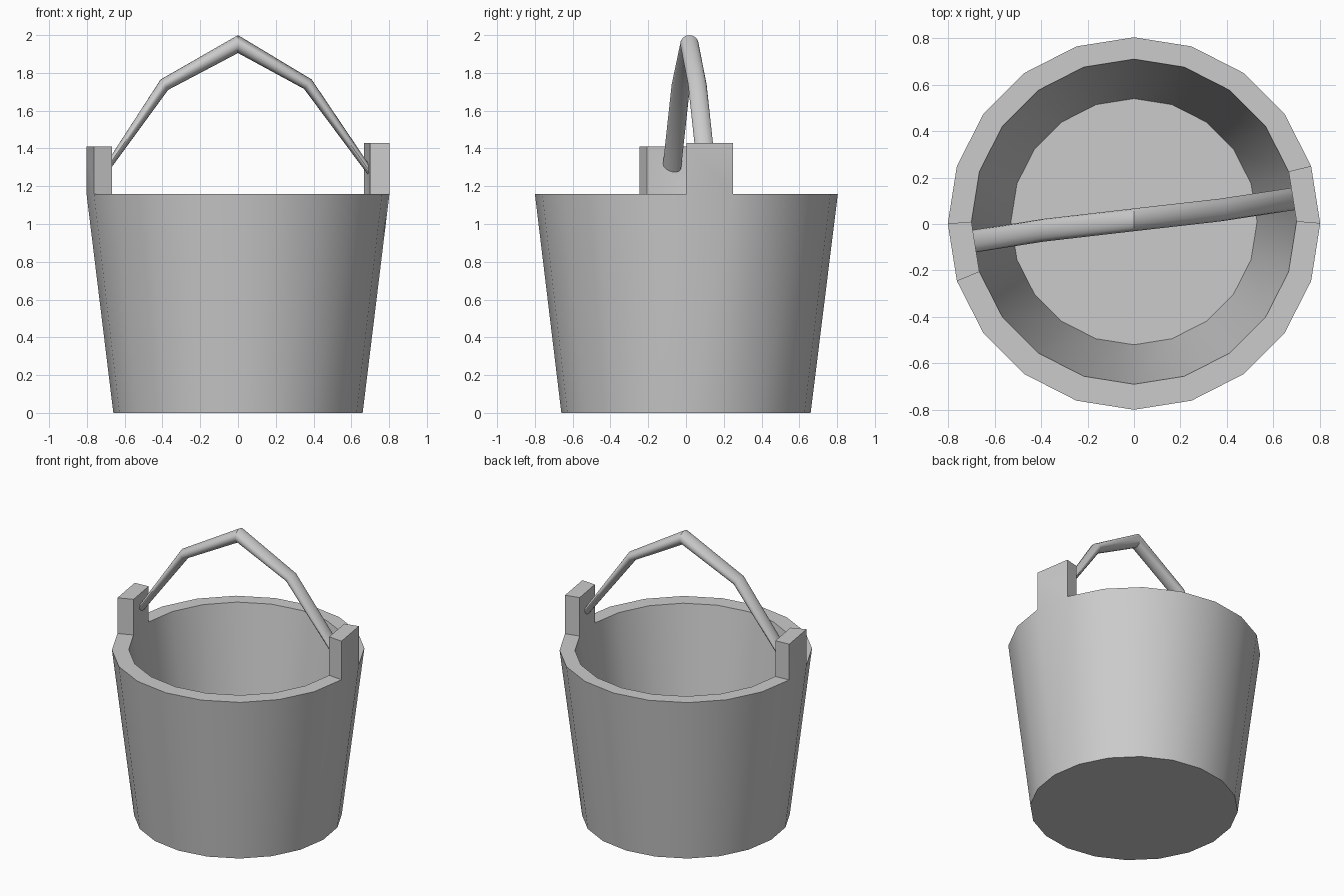
import bpy, bmesh
from math import sin, cos, pi, radians
from mathutils import Vector

if "Cube" in bpy.data.objects:
    bpy.data.objects.remove(bpy.data.objects["Cube"])


def bridge(bm, a, b):
    """Quads between two closed rings; returns the faces in order."""
    n = len(a)
    return [bm.faces.new((a[i], a[(i + 1) % n], b[(i + 1) % n], b[i])) for i in range(n)]


def finish(bm, name):
    bmesh.ops.recalc_face_normals(bm, faces=bm.faces)
    mesh = bpy.data.meshes.new(name)
    bm.to_mesh(mesh)
    bm.free()
    obj = bpy.data.objects.new(name, mesh)
    bpy.context.collection.objects.link(obj)
    bpy.ops.object.select_all(action='DESELECT')
    obj.select_set(True)
    bpy.context.view_layer.objects.active = obj
    bpy.ops.object.shade_smooth_by_angle(angle=radians(32))
    return obj


# Pail: tapered 20-sided wall with a floor; (radius, height, y offset)
SIDES = 20
profile = [(0.66, 0, 0), (0.802, 1.16, 0.002), (0.70, 1.16, 0.01), (0.53, 0.09, 0.01)]
bm = bmesh.new()
rings = [[bm.verts.new((r * cos(2 * pi * i / SIDES), r * sin(2 * pi * i / SIDES) + dy, z))
          for i in range(SIDES)] for r, z, dy in profile]
bands = [bridge(bm, a, b) for a, b in zip(rings, rings[1:])]
bm.faces.new(rings[0])
bm.faces.new(rings[-1])
bmesh.ops.recalc_face_normals(bm, faces=bm.faces)

# Lugs: two opposite rim segments raised straight up
for index, top in ((0, 1.43), (SIDES // 2, 1.41)):
    lug = bmesh.ops.extrude_discrete_faces(bm, faces=[bands[1][index]])['faces'][0]
    for v in lug.verts:
        v.co.z = top
finish(bm, "pail")

# Handle: tube through elliptical sections; (upper x, z, lower x, z, y)
sections = [(-0.695, 1.325, -0.695, 1.265, -0.075),
            (-0.41, 1.765, -0.37, 1.71, -0.027),
            (0.0, 2.0, 0.0, 1.905, 0.018),
            (0.39, 1.765, 0.35, 1.715, 0.06),
            (0.70, 1.305, 0.70, 1.245, 0.11)]
bm = bmesh.new()
rings = []
for x1, z1, x2, z2, y in sections:
    upper, lower = Vector((x1, y, z1)), Vector((x2, y, z2))
    mid, half = (upper + lower) / 2, (upper - lower) / 2
    rings.append([bm.verts.new(mid + half * cos(2 * pi * k / 16)
                               + Vector((0, 0.049 * sin(2 * pi * k / 16), 0)))
                  for k in range(16)])
for a, b in zip(rings, rings[1:]):
    bridge(bm, a, b)
bm.faces.new(rings[0])
bm.faces.new(rings[-1])
finish(bm, "handle")
